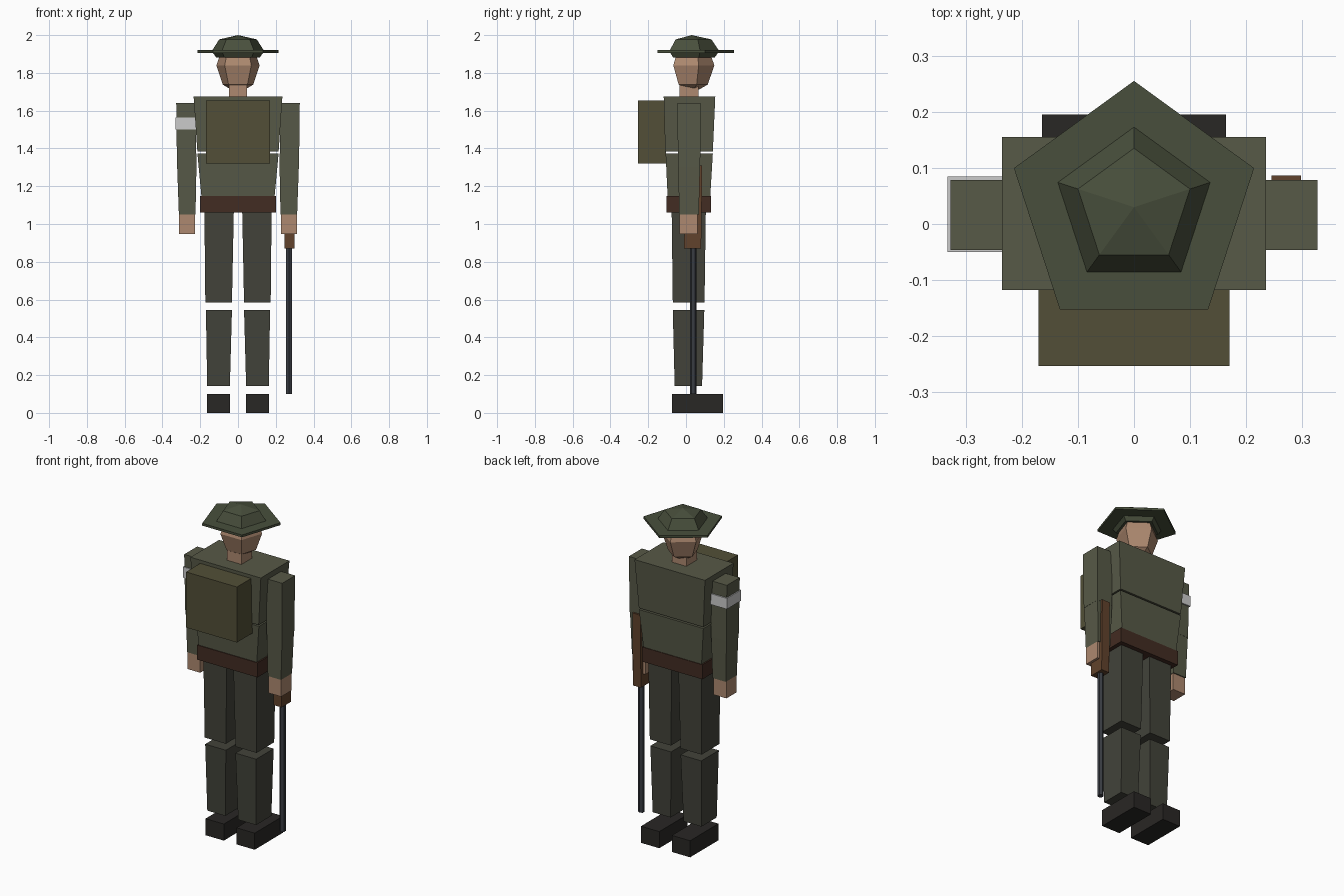
import bpy, bmesh, math

if "Cube" in bpy.data.objects:
    bpy.data.objects.remove(bpy.data.objects["Cube"])

def mat(name, rgb):
    m = bpy.data.materials.new(name)
    m.diffuse_color = (*rgb, 1)
    m.use_nodes = True
    m.node_tree.nodes["Principled BSDF"].inputs["Base Color"].default_value = m.diffuse_color
    return m

TUNIC = mat("tunic", (0.095, 0.1, 0.063))
TROUSER = mat("trouser", (0.055, 0.056, 0.042))
SKIN = mat("skin", (0.42, 0.25, 0.16))
HAT = mat("helmet_green", (0.065, 0.078, 0.045))
PACK = mat("canvas", (0.085, 0.078, 0.038))
LEATHER = mat("leather", (0.055, 0.025, 0.016))
BOOT = mat("boot_black", (0.022, 0.02, 0.018))
WOOD = mat("wood", (0.12, 0.055, 0.025))
STEEL = mat("steel", (0.04, 0.045, 0.055))
BAND = mat("band_grey", (0.55, 0.55, 0.55))

def loft(name, loops, material):
    """Skin closed loops from bottom to top; a one-point loop is an apex."""
    bm = bmesh.new()
    rings = [[bm.verts.new(p) for p in lp] for lp in loops]
    for a, b in zip(rings, rings[1:]):
        n = max(len(a), len(b))
        for i in range(n):
            j = (i + 1) % n
            if len(b) == 1:
                bm.faces.new((a[i], a[j], b[0]))
            elif len(a) == 1:
                bm.faces.new((a[0], b[j], b[i]))
            else:
                bm.faces.new((a[i], a[j], b[j], b[i]))
    for r in (rings[0], rings[-1]):
        if len(r) > 2:
            bm.faces.new(r)
    bmesh.ops.recalc_face_normals(bm, faces=bm.faces)
    me = bpy.data.meshes.new(name)
    bm.to_mesh(me)
    bm.free()
    me.materials.append(material)
    ob = bpy.data.objects.new(name, me)
    bpy.context.collection.objects.link(ob)
    return ob

def block(name, z0, z1, bottom, top, material, side=1):
    """Tapered box; bottom/top are (x0, x1, y0, y1)."""
    def rect(r, z):
        x0, x1, y0, y1 = r
        return [(side * x, y, z) for x, y in ((x0, y0), (x1, y0), (x1, y1), (x0, y1))]
    return loft(name, [rect(bottom, z0), rect(top or bottom, z1)], material)

def turned(name, profile, n, material, cx=0.0, cy=0.03):
    """Low-sided solid of revolution from (radius, z), one corner towards +y."""
    loops = []
    for r, z in profile:
        if r == 0:
            loops.append([(cx, cy, z)])
        else:
            loops.append([(cx + r * math.sin(-2 * math.pi * i / n),
                           cy + r * math.cos(2 * math.pi * i / n), z) for i in range(n)])
    return loft(name, loops, material)

# Torso
block("chest", 1.383, 1.675, (-.215, .215, -.11, .142), (-.235, .235, -.118, .155), TUNIC)
block("abdomen", 1.14, 1.374, (-.193, .193, -.097, .128), (-.215, .215, -.108, .142), TUNIC)
block("belt", 1.06, 1.148, (-.202, .202, -.102, .132), None, LEATHER)
block("backpack", 1.32, 1.655, (-.17, .17, -.253, -.105), None, PACK)

# Head and helmet
block("neck", 1.665, 1.78, (-.048, .048, -.035, .065), None, SKIN)
turned("head", [(0, 1.69), (.085, 1.738), (.12, 1.84), (.085, 1.94), (0, 1.97)], 5, SKIN)
turned("helmet_brim", [(.225, 1.906), (.225, 1.92)], 5, HAT)
turned("helmet_dome", [(.122, 1.882), (.146, 1.915), (.105, 1.977), (0, 2.0)], 5, HAT)

# Arms and legs
for s, tag in ((1, "right"), (-1, "left")):
    block(f"upper_arm_{tag}", 1.303, 1.64, (.22, .323, -.042, .075),
          (.225, .327, -.046, .078), TUNIC, s)
    block(f"forearm_{tag}", 1.05, 1.303, (.225, .313, -.037, .068),
          (.22, .322, -.04, .074), TUNIC, s)
    block(f"hand_{tag}", .948, 1.05, (.228, .313, -.035, .062), None, SKIN, s)
    block(f"thigh_{tag}", .585, 1.08, (.032, .173, -.07, .098),
          (.022, .178, -.076, .105), TROUSER, s)
    block(f"shin_{tag}", .143, .546, (.043, .163, -.06, .085),
          (.032, .17, -.07, .097), TROUSER, s)
    block(f"boot_{tag}", 0, .1, (.042, .164, -.075, .195), None, BOOT, s)

# Armband
block("armband", 1.5, 1.565, (.222, .332, -.05, .085), None, BAND, -1)

# Rifle held muzzle down
block("rifle_stock", .87, 1.31, (.245, .298, -.01, .08), (.245, .298, -.005, .086), WOOD)
turned("rifle_barrel", [(.018, .1), (.018, .88)], 6, STEEL, .271, .038)
